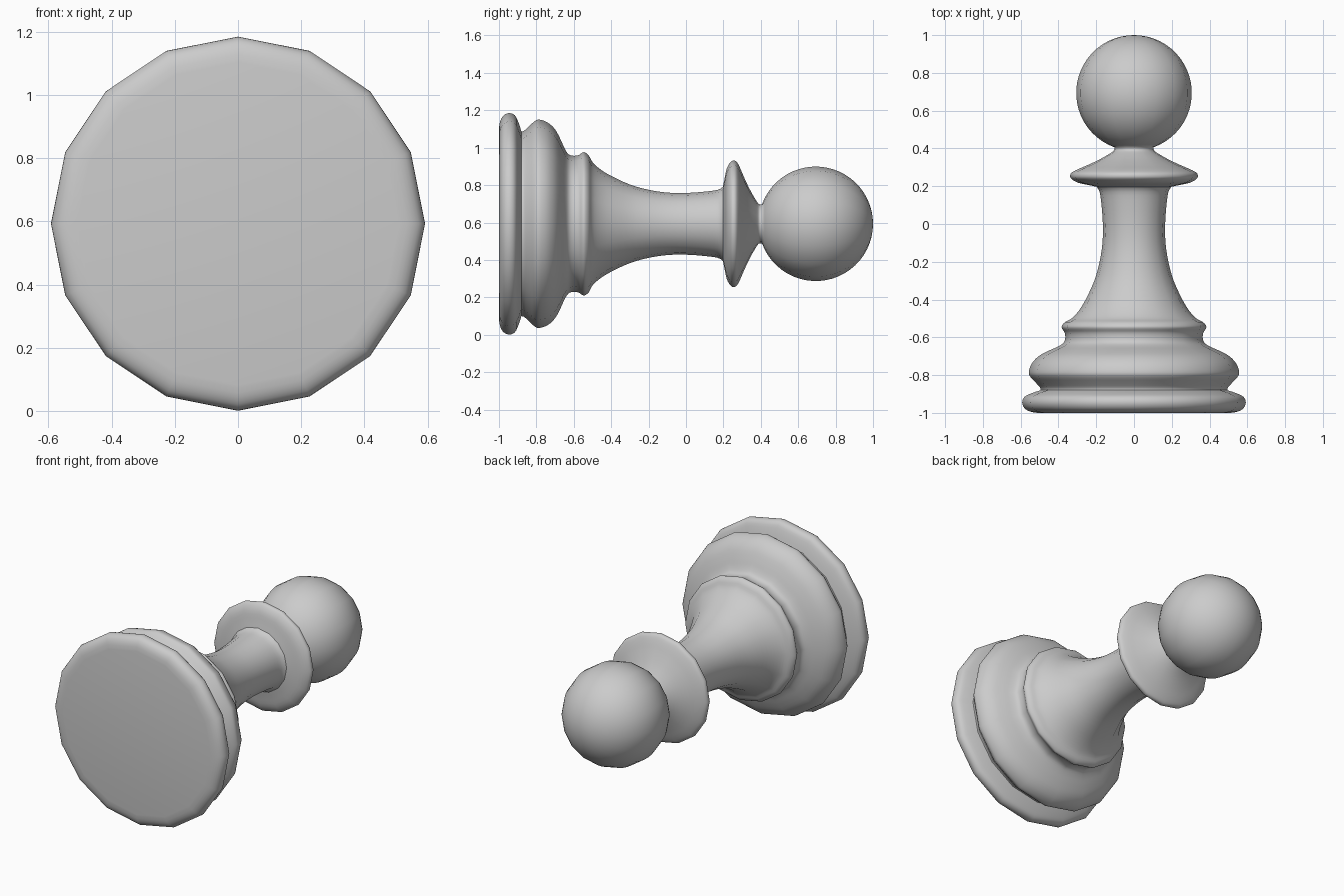
import bpy, bmesh, math
from mathutils import Vector, Matrix

old = bpy.data.objects.get("Cube")
if old:
    bpy.data.objects.remove(old, do_unlink=True)

SIDES = 16
AXIS_Z = 0.593

grey = bpy.data.materials.new("plain_grey")
grey.use_nodes = True
colour = (0.6, 0.6, 0.6, 1)
grey.diffuse_color = colour
grey.node_tree.nodes["Principled BSDF"].inputs["Base Color"].default_value = colour


def smooth_profile(points, steps=3):
    """Catmull-Rom curve through (y, radius) points."""
    pts = [Vector(p) for p in points]
    pts = [pts[0]] + pts + [pts[-1]]
    out = []
    for a, b, c, d in zip(pts, pts[1:], pts[2:], pts[3:]):
        for i in range(steps):
            t = i / steps
            out.append(b + (c - a) * t / 2
                       + (2 * a - 5 * b + 4 * c - d) * t ** 2 / 2
                       + (3 * b - a - 3 * c + d) * t ** 3 / 2)
    return out + [pts[-1]]


def lathe(name, profile):
    """Turn a (y, radius) profile around the lying axis."""
    bm = bmesh.new()
    verts = [bm.verts.new((0, y, max(r, 0))) for y, r in profile]
    edges = [bm.edges.new(pair) for pair in zip(verts, verts[1:])]
    bmesh.ops.spin(bm, geom=verts + edges, cent=(0, 0, 0), axis=(0, 1, 0),
                   angle=math.tau, steps=SIDES)
    bmesh.ops.remove_doubles(bm, verts=bm.verts, dist=0.0005)
    bmesh.ops.recalc_face_normals(bm, faces=bm.faces)
    # Open-ended shells: make sure the sides point away from the axis
    facing = sum(f.calc_area() * f.normal.dot(Vector((c.x, 0, c.z)))
                 for f in bm.faces for c in [f.calc_center_median()])
    if facing < 0:
        bmesh.ops.reverse_faces(bm, faces=bm.faces)
    bm.transform(Matrix.Translation((0, 0, AXIS_Z)))
    mesh = bpy.data.meshes.new(name)
    bm.to_mesh(mesh)
    bm.free()
    mesh.materials.append(grey)
    mesh.shade_smooth()
    obj = bpy.data.objects.new(name, mesh)
    bpy.context.collection.objects.link(obj)
    return obj


# Foot: flat underside with a rounded rim
foot = [(-1, 0.51), (-0.993, 0.55), (-0.975, 0.58), (-0.945, 0.592),
        (-0.915, 0.58), (-0.895, 0.54), (-0.88, 0.494)]
lathe("foot", [(-1, 0)] + smooth_profile(foot))

# Body: wide bulge, small ring and flared stem
body = [(-0.88, 0.494), (-0.865, 0.498), (-0.835, 0.525), (-0.81, 0.548),
        (-0.785, 0.557), (-0.74, 0.542), (-0.70, 0.505), (-0.67, 0.45),
        (-0.65, 0.405), (-0.63, 0.374), (-0.605, 0.364), (-0.575, 0.367),
        (-0.555, 0.38), (-0.54, 0.382), (-0.52, 0.366), (-0.50, 0.33),
        (-0.46, 0.293), (-0.4, 0.256), (-0.3, 0.21), (-0.2, 0.182),
        (-0.1, 0.167), (0, 0.165), (0.1, 0.172), (0.17, 0.182), (0.197, 0.198)]
lathe("body", smooth_profile(body))

# Collar: thin disc tapering to the neck
collar = [(0.197, 0.198), (0.205, 0.235), (0.218, 0.295), (0.238, 0.33),
          (0.255, 0.338), (0.272, 0.33), (0.29, 0.297), (0.31, 0.25),
          (0.34, 0.186), (0.37, 0.133), (0.387, 0.108), (0.397, 0.104)]
lathe("collar", smooth_profile(collar))

# Head: ball that starts at the neck
radius, centre = 0.306, 0.694
start = math.asin(0.104 / radius)
angles = [start + (math.pi - start) * i / 24 for i in range(25)]
lathe("head", [(0.397, 0.104)] + [(centre - radius * math.cos(a), radius * math.sin(a))
                                 for a in angles])
